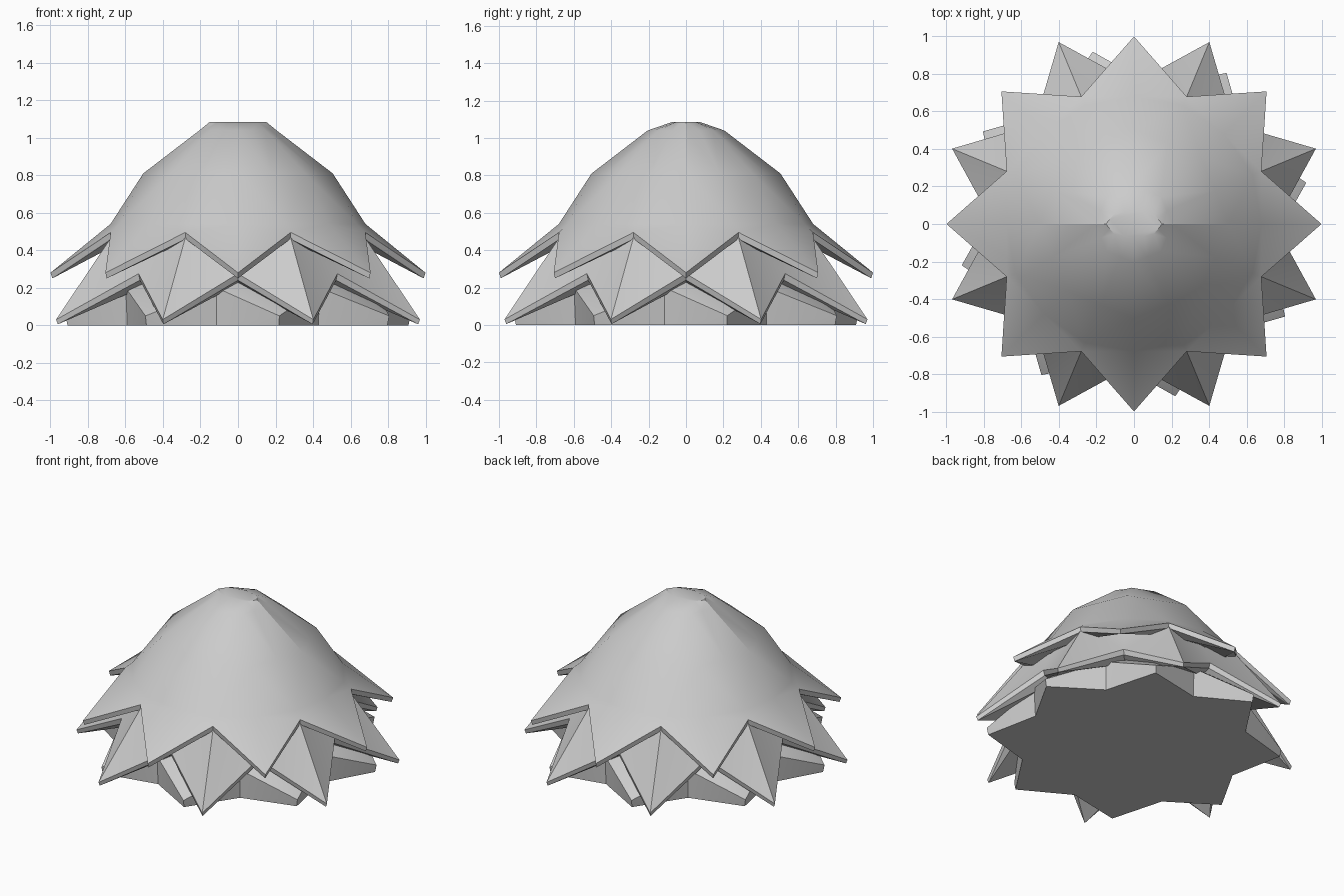
import bpy, bmesh
from math import cos, sin, radians

if "Cube" in bpy.data.objects:
    bpy.data.objects.remove(bpy.data.objects["Cube"])

N = 16  # eight points and eight notches per ring
FLAT = cos(radians(22.5))  # notch radius factor that makes a ring a plain octagon


def finish(name, bm):
    bmesh.ops.recalc_face_normals(bm, faces=bm.faces)
    mesh = bpy.data.meshes.new(name)
    bm.to_mesh(mesh)
    bm.free()
    obj = bpy.data.objects.new(name, mesh)
    bpy.context.collection.objects.link(obj)
    bpy.ops.object.select_all(action='DESELECT')
    obj.select_set(True)
    bpy.context.view_layer.objects.active = obj
    bpy.ops.object.shade_smooth_by_angle(angle=radians(25))
    return obj


def star_layer(name, phase, rings, top_scale=(1, 1)):
    """Loft star rings (tip radius, tip z, notch radius, notch z), top to bottom."""
    bm = bmesh.new()
    loops = []
    for k, (rt, zt, rn, zn) in enumerate(rings):
        loop = []
        for i in range(N):
            r, z = (rt, zt) if i % 2 == 0 else (rn, zn)
            a = radians(phase + i * 360 / N)
            sx, sy = top_scale if k == 0 else (1, 1)
            loop.append(bm.verts.new((r * cos(a) * sx, r * sin(a) * sy, z)))
        loops.append(loop)
    for upper, lower in zip(loops, loops[1:]):
        for i in range(N):
            j = (i + 1) % N
            # split each quad from point to notch so the ridges stay crisp
            if i % 2 == 0:
                bm.faces.new((upper[i], lower[i], lower[j]))
                bm.faces.new((upper[i], lower[j], upper[j]))
            else:
                bm.faces.new((upper[i], lower[i], upper[j]))
                bm.faces.new((upper[j], lower[i], lower[j]))
    bm.faces.new(loops[0])
    bm.faces.new(loops[-1])
    return finish(name, bm)


# Upper dome with its drooping eight-pointed rim
star_layer("upper_dome", 0, [
    (0.15, 1.085, 0.15 * FLAT, 1.085),
    (0.205, 1.04, 0.205 * FLAT, 1.04),
    (0.505, 0.81, 0.505 * FLAT, 0.81),
    (0.68, 0.54, 0.685, 0.54),
    (1.0, 0.28, 0.735, 0.495),
    (0.99, 0.25, 0.73, 0.46),
    (0.62, 0.47, 0.62, 0.47),
], top_scale=(1, 0.5))

# Middle leaf layer, points between those of the dome
star_layer("middle_layer", 22.5, [
    (0.60, 0.53, 0.60, 0.52),
    (0.71, 0.50, 0.69, 0.42),
    (1.05, 0.03, 0.75, 0.275),
    (1.04, 0.005, 0.74, 0.24),
    (0.66, 0.22, 0.66, 0.22),
])

# Lowest leaf layer, cut flat at the ground
star_layer("lower_layer", 13.5, [
    (0.60, 0.26, 0.60, 0.26),
    (0.70, 0.24, 0.68, 0.24),
    (0.945, 0.05, 0.74, 0.20),
    (0.935, 0.0, 0.73, 0.0),
])
